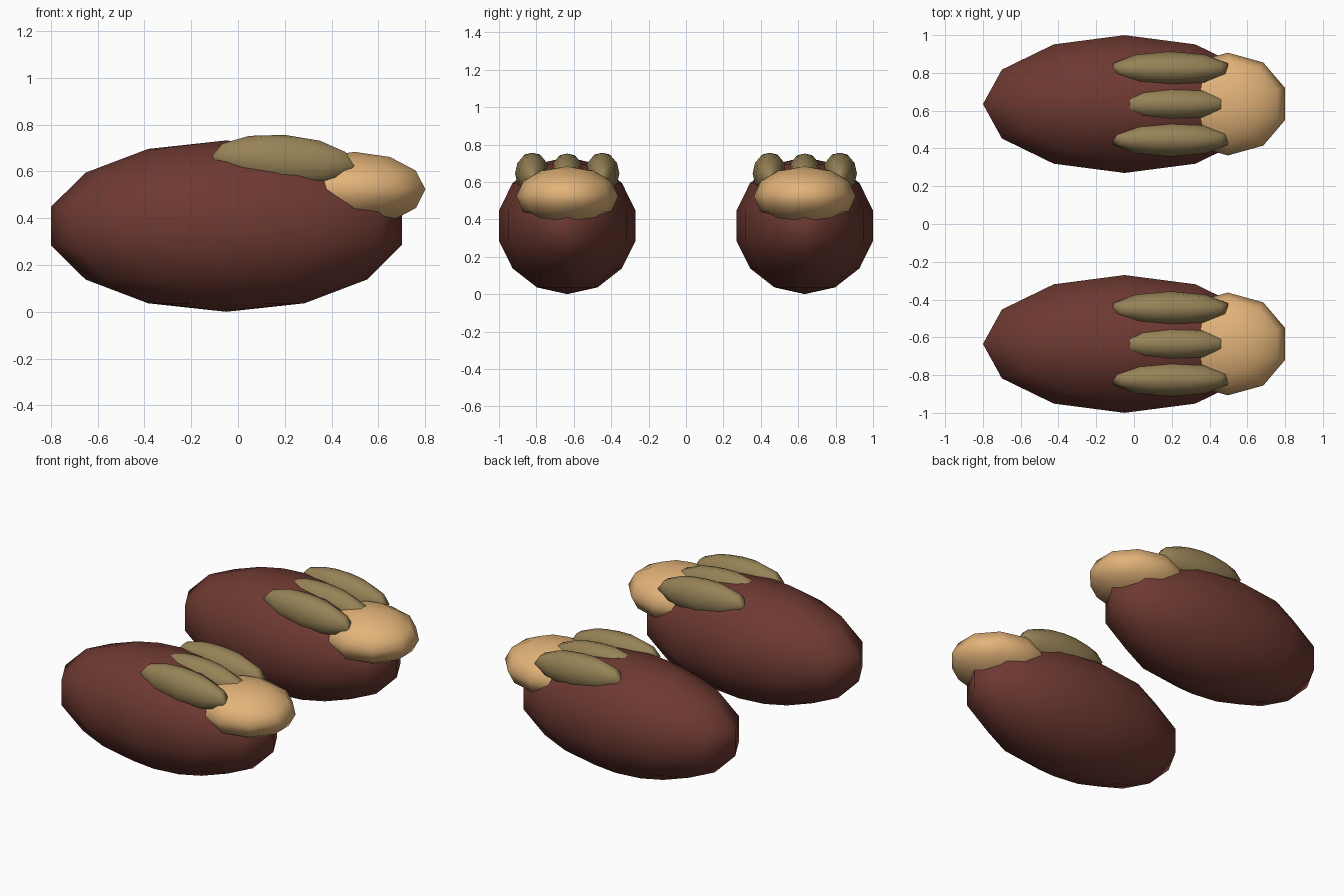
import bpy
import math

cube = bpy.data.objects.get("Cube")
if cube:
    bpy.data.objects.remove(cube, do_unlink=True)


def make_material(name, rgb):
    mat = bpy.data.materials.new(name)
    mat.use_nodes = True
    color = (*rgb, 1.0)
    mat.diffuse_color = color
    bsdf = mat.node_tree.nodes["Principled BSDF"]
    bsdf.inputs["Base Color"].default_value = color
    bsdf.inputs["Roughness"].default_value = 0.8
    return mat


brown = make_material("dark red brown", (0.155, 0.041, 0.031))
tan = make_material("tan", (0.76, 0.45, 0.19))
olive = make_material("olive brown", (0.31, 0.225, 0.095))


def ellipsoid(name, center, radii, segments, rings, mat, pitch=0.0):
    bpy.ops.mesh.primitive_uv_sphere_add(
        segments=segments, ring_count=rings, radius=1.0,
        location=center, rotation=(0, math.radians(pitch), 0))
    obj = bpy.context.object
    obj.name = name
    obj.scale = radii
    obj.data.materials.append(mat)
    bpy.ops.object.shade_smooth()
    return obj


# Two identical pieces, each a body, a rounded tip and three ridges on top
for side, y in (("front", -0.635), ("back", 0.635)):
    ellipsoid(f"{side}_body", (-0.05, y, 0.366), (0.769, 0.374, 0.366), 12, 7, brown)
    ellipsoid(f"{side}_tip", (0.497, y, 0.523), (0.319, 0.272, 0.16), 10, 6, tan)
    for label, offset, z in (("right", -0.187, 0.645),
                             ("middle", 0.0, 0.641),
                             ("left", 0.187, 0.645)):
        ellipsoid(f"{side}_{label}_ridge", (0.193, y + offset, z),
                  (0.32, 0.092, 0.111), 10, 6, olive, pitch=4)
